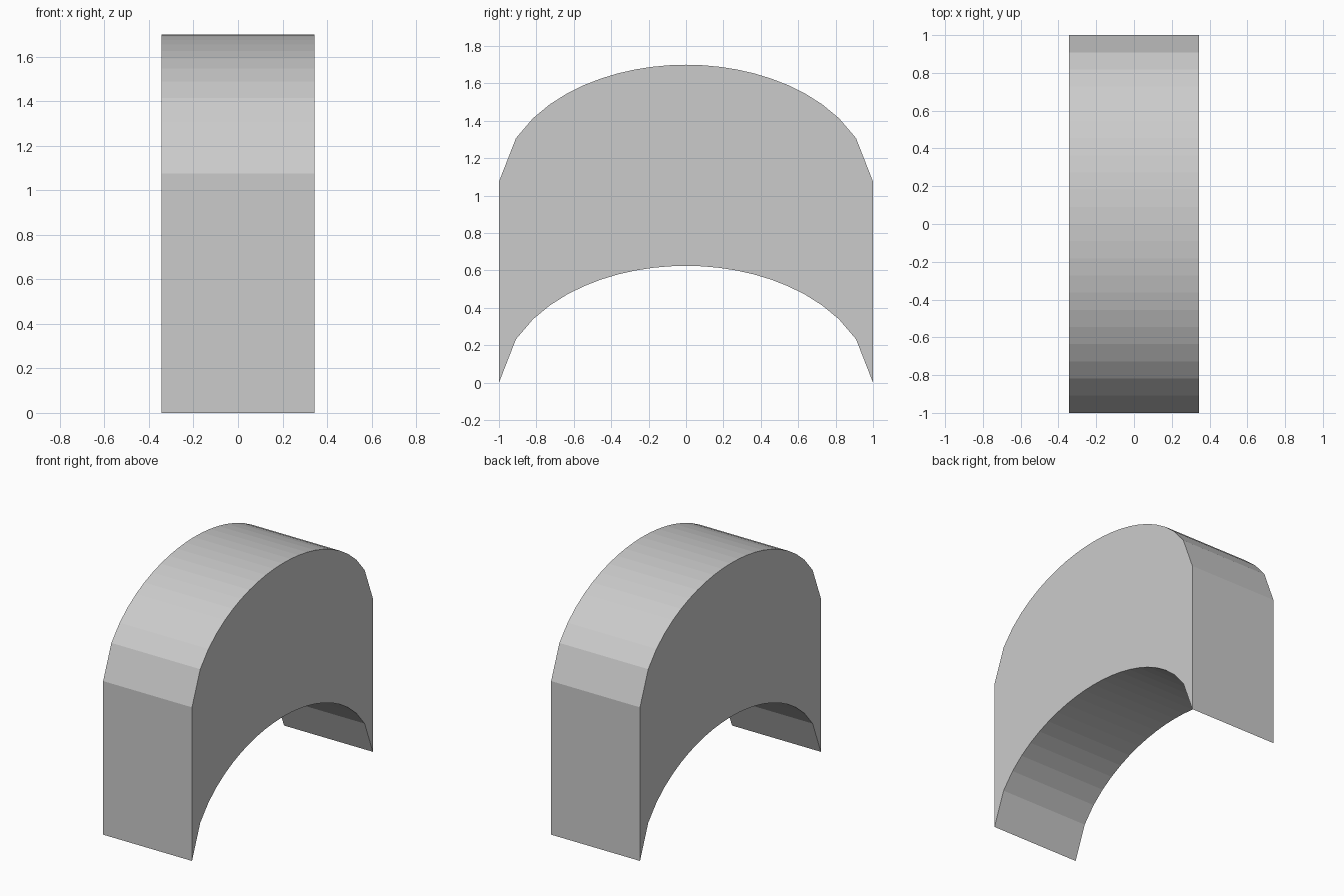
import bpy, bmesh, math

if "Cube" in bpy.data.objects:
    bpy.data.objects.remove(bpy.data.objects["Cube"])

SEGMENTS = 22
HALF_WIDTH = 0.344
THICKNESS = 1.075


def arch_height(y):
    # Shallow elliptical arch, springing from the ground at both ends
    return max(0.0, 0.673 * math.sqrt(max(0.0, 1 - y * y)) - 0.048)


# Side profile: underside one way, crown back the other way
ys = [-1 + 2 * i / SEGMENTS for i in range(SEGMENTS + 1)]
profile = [(y, arch_height(y)) for y in ys]
profile += [(y, z + THICKNESS) for y, z in reversed(profile)]

# Extrude the profile across the width
bm = bmesh.new()
side = bm.faces.new([bm.verts.new((-HALF_WIDTH, y, z)) for y, z in profile])
result = bmesh.ops.extrude_face_region(bm, geom=[side], use_keep_orig=True)
moved = [v for v in result["geom"] if isinstance(v, bmesh.types.BMVert)]
bmesh.ops.translate(bm, verts=moved, vec=(2 * HALF_WIDTH, 0, 0))
bmesh.ops.recalc_face_normals(bm, faces=bm.faces)

mesh = bpy.data.meshes.new("arch_block")
bm.to_mesh(mesh)
bm.free()
arch = bpy.data.objects.new("arch_block", mesh)
bpy.context.collection.objects.link(arch)
